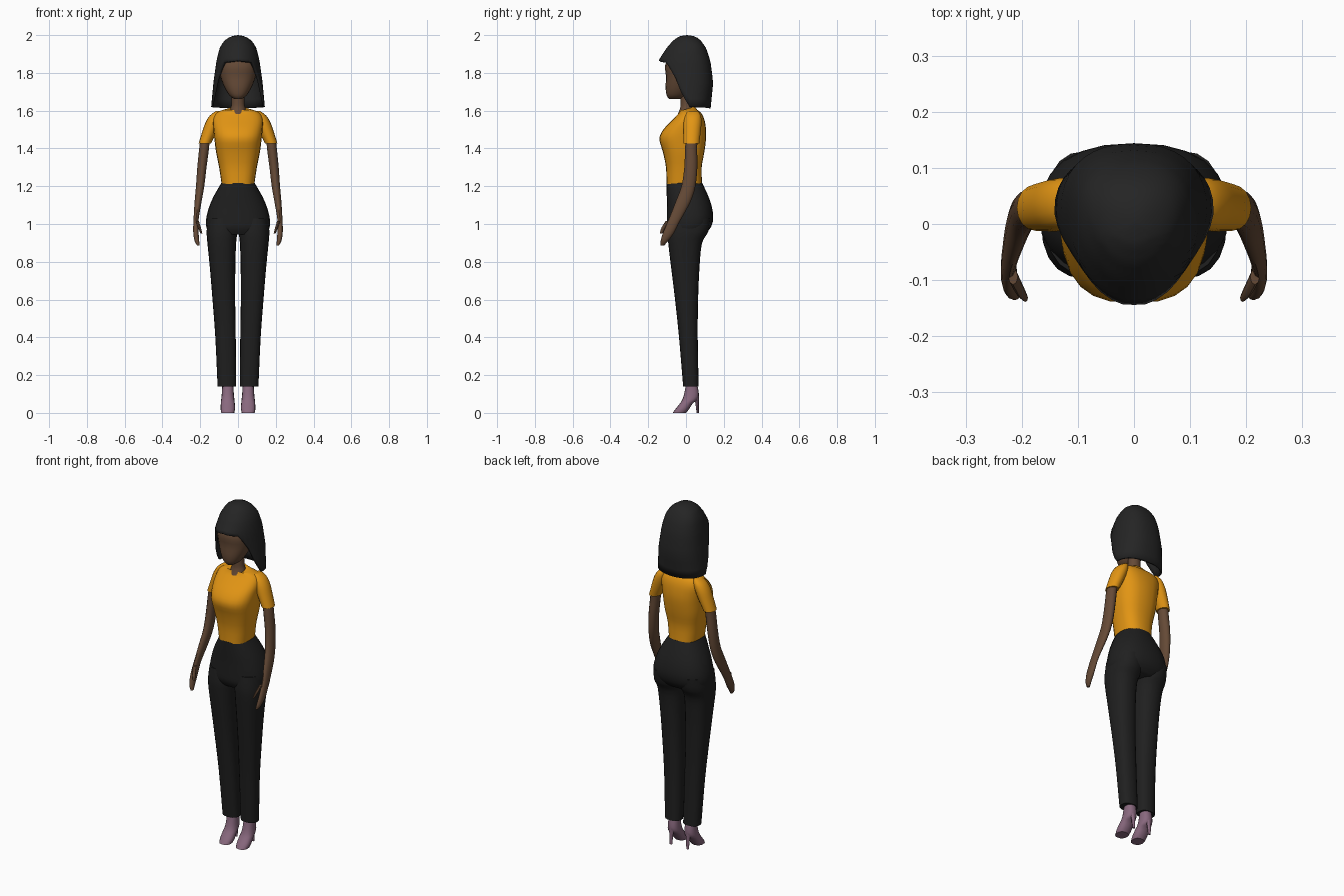
import bpy, bmesh, math

if "Cube" in bpy.data.objects:
    bpy.data.objects.remove(bpy.data.objects["Cube"])


def material(name, rgb):
    m = bpy.data.materials.new(name)
    m.diffuse_color = (*rgb, 1)
    m.use_nodes = True
    m.node_tree.nodes["Principled BSDF"].inputs["Base Color"].default_value = m.diffuse_color
    return m


HAIR = material("hair black", (0.018, 0.018, 0.018))
PANTS = material("trouser black", (0.014, 0.014, 0.014))
ORANGE = material("shirt orange", (0.76, 0.30, 0.007))
SKIN = material("skin brown", (0.13, 0.068, 0.037))
SHOE = material("shoe mauve", (0.25, 0.14, 0.21))


def finish(bm, name, mat):
    bmesh.ops.recalc_face_normals(bm, faces=bm.faces[:])
    me = bpy.data.meshes.new(name)
    bm.to_mesh(me)
    bm.free()
    me.materials.append(mat)
    ob = bpy.data.objects.new(name, me)
    bpy.context.collection.objects.link(ob)
    bpy.context.view_layer.objects.active = ob
    for o in bpy.context.selected_objects:
        o.select_set(False)
    ob.select_set(True)
    bpy.ops.object.shade_smooth_by_angle(angle=math.radians(50))
    return ob


def smooth_rings(rings, steps=3):
    """Catmull-Rom interpolation between section tuples."""
    out = []
    for i in range(len(rings) - 1):
        a, b, c, d = (rings[max(i - 1, 0)], rings[i], rings[i + 1],
                      rings[min(i + 2, len(rings) - 1)])
        for k in range(steps):
            t = k / steps
            out.append([0.5 * (2 * q + (r - p) * t + (2 * p - 5 * q + 4 * r - s) * t * t
                               + (3 * q - p - 3 * r + s) * t ** 3)
                        for p, q, r, s in zip(a, b, c, d)])
    return out + [list(rings[-1])]


def loft(name, mat, rings, power=1.0, side=1, n=20, tilt=0.0):
    """Closed skin through sections (z, x0, x1, y0, y1); tilt lowers the front of the last one."""
    bm = bmesh.new()
    pw = lambda v: math.copysign(abs(v) ** power, v)
    loops = []
    sections = smooth_rings(rings)
    for i, (z, x0, x1, y0, y1) in enumerate(sections):
        drop = tilt * max(0, 1 - (len(sections) - 1 - i) / 3)
        loop = []
        for k in range(n):
            a = 2 * math.pi * k / n
            x = (x0 + x1) / 2 + (x1 - x0) / 2 * pw(math.sin(a))
            y = (y0 + y1) / 2 - (y1 - y0) / 2 * pw(math.cos(a))
            loop.append(bm.verts.new((side * x, y, z - drop * math.cos(a))))
        loops.append(loop)
    for p, q in zip(loops, loops[1:]):
        for k in range(n):
            j = (k + 1) % n
            bm.faces.new((p[k], p[j], q[j], q[k]))
    bm.faces.new(loops[0])
    bm.faces.new(loops[-1])
    return finish(bm, name, mat)


def centred(rows):
    return [(z, -w, w, y0, y1) for z, w, y0, y1 in rows]


# Torso
loft("shirt_body", ORANGE, centred([
    (1.213, .087, -.103, .085), (1.30, .100, -.106, .083), (1.38, .116, -.122, .097),
    (1.45, .125, -.141, .106), (1.50, .130, -.120, .106), (1.55, .133, -.073, .098),
    (1.585, .118, -.040, .082), (1.604, .080, -.030, .060), (1.61, .045, -.028, .045)]),
    power=.78, n=24, tilt=.014)
# Hips
loft("trouser_hips", PANTS, centred([
    (1.217, .088, -.104, .086), (1.15, .127, -.102, .117), (1.09, .153, -.100, .137),
    (1.03, .168, -.100, .144), (0.98, .167, -.098, .130), (0.945, .150, -.080, .095)]),
    power=.85, n=24)

# Head and neck
loft("head", SKIN, centred([
    (1.662, .020, -.088, -.030), (1.68, .045, -.102, .000), (1.72, .070, -.108, .035),
    (1.78, .094, -.106, .070), (1.84, .103, -.110, .090), (1.91, .088, -.080, .080),
    (1.95, .050, -.040, .050)]), power=.9)
loft("neck", SKIN, centred([
    (1.72, .035, -.030, .035), (1.64, .034, -.028, .034), (1.61, .040, -.032, .038),
    (1.57, .050, -.048, .040)]))

for label, s in (("right", 1), ("left", -1)):
    # Trouser leg
    loft(label + "_trouser_leg", PANTS, [
        (1.03, .010, .160, -.090, .130), (0.96, .004, .166, -.097, .118),
        (0.90, .010, .162, -.094, .085), (0.78, .014, .150, -.080, .072),
        (0.60, .015, .135, -.058, .064), (0.40, .012, .120, -.037, .062),
        (0.14, .010, .108, -.015, .067)], power=.85, side=s)
    # Sleeve and arm
    loft(label + "_sleeve", ORANGE, [
        (1.597, .085, .118, .010, .065), (1.575, .085, .148, -.004, .078),
        (1.54, .092, .171, -.012, .082), (1.49, .112, .189, -.013, .078),
        (1.425, .143, .209, -.012, .070)], side=s, n=16)
    loft(label + "_arm", SKIN, [
        (1.46, .148, .198, .000, .062), (1.40, .153, .206, -.005, .059),
        (1.30, .166, .216, -.009, .060), (1.20, .178, .223, -.024, .050),
        (1.12, .192, .230, -.054, .025), (1.04, .206, .235, -.085, -.018),
        (1.00, .209, .237, -.102, -.040), (0.95, .208, .237, -.123, -.065),
        (0.91, .205, .230, -.134, -.095), (0.887, .203, .217, -.135, -.115)],
        side=s, n=14)
    loft(label + "_thumb", SKIN, [
        (1.015, .207, .224, -.108, -.080), (0.98, .196, .211, -.130, -.105),
        (0.95, .189, .199, -.139, -.124)], side=s, n=8)
    # High-heeled shoe
    loft(label + "_shoe", SHOE, [
        (0.16, .026, .082, .002, .058), (0.10, .022, .086, -.010, .068),
        (0.07, .019, .089, -.020, .060), (0.05, .017, .091, -.032, .036),
        (0.02, .016, .092, -.056, .016), (0.0, .020, .088, -.070, .000)],
        power=.85, side=s, n=16)
    loft(label + "_heel", SHOE, [
        (0.10, .032, .076, .035, .068), (0.06, .042, .066, .048, .068),
        (0.0, .046, .062, .056, .068)], side=s, n=8)

# Bob haircut: columns hang from the crown to a hem that depends on direction
PROFILE = [(2.0, 0, .005, .005), (1.994, .038, -.035, .050), (1.97, .074, -.070, .080),
           (1.93, .098, -.104, .107), (1.865, .114, -.146, .129),
           (1.75, .130, -.125, .144), (1.61, .143, -.105, .130)]
HEM = [(0, 1.868), (40, 1.855), (57, 1.79), (70, 1.70), (88, 1.62), (180, 1.612)]


def lerp_table(table, v):
    for a, b in zip(table, table[1:]):
        if min(a[0], b[0]) <= v <= max(a[0], b[0]):
            t = (v - a[0]) / (b[0] - a[0])
            return [p + (q - p) * t for p, q in zip(a[1:], b[1:])]
    return table[-1][1:]


bm = bmesh.new()
COLS, ROWS = 36, 14
crown = bm.verts.new((0, .005, 2.0))
columns = []
for c in range(COLS):
    ang = 360 * c / COLS
    a = math.radians(ang)
    hem = lerp_table(HEM, min(ang, 360 - ang))[0]
    col = []
    for r in range(1, ROWS + 1):
        z = 2.0 - (2.0 - hem) * (r / ROWS) ** 1.7
        w, front, back = lerp_table(PROFILE, z)
        mid = .02 if z < 1.97 else .008
        reach = mid - front if math.cos(a) > 0 else back - mid
        flat = 1.0 if math.cos(a) > 0 else .85
        y = mid - reach * math.copysign(abs(math.cos(a)) ** flat, math.cos(a))
        x = w * math.copysign(abs(math.sin(a)) ** flat, math.sin(a))
        col.append(bm.verts.new((x, y, z)))
    columns.append(col)
for c in range(COLS):
    p, q = columns[c], columns[(c + 1) % COLS]
    bm.faces.new((crown, p[0], q[0]))
    for r in range(ROWS - 1):
        bm.faces.new((p[r], p[r + 1], q[r + 1], q[r]))
hair = finish(bm, "hair", HAIR)
shell = hair.modifiers.new("thickness", 'SOLIDIFY')
shell.thickness = .012
shell.offset = -1
